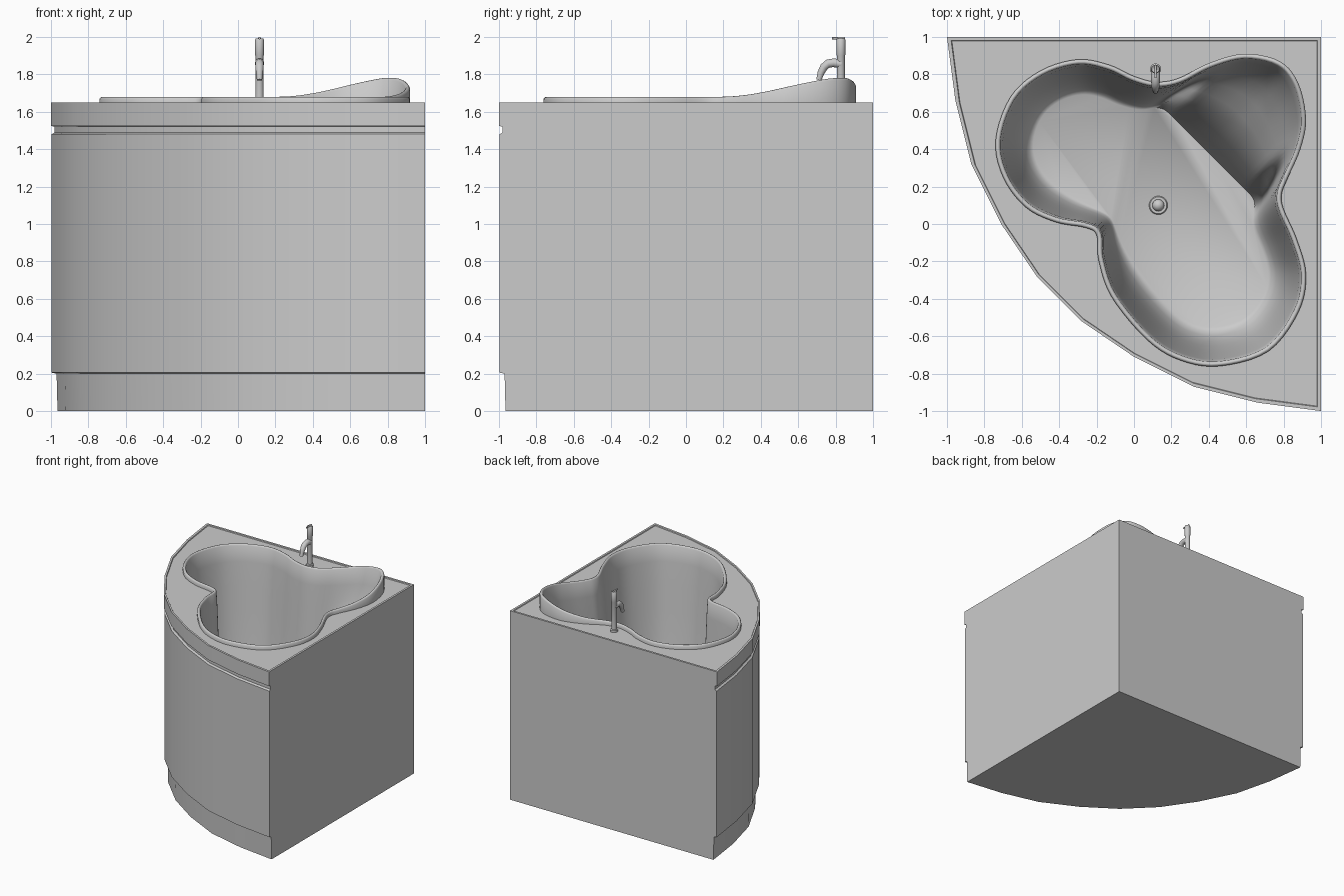
import bpy, bmesh, math
from mathutils import Vector

if "Cube" in bpy.data.objects:
    bpy.data.objects.remove(bpy.data.objects["Cube"])

def finish(bm, name, angle=35):
    me = bpy.data.meshes.new(name)
    bm.to_mesh(me)
    bm.free()
    ob = bpy.data.objects.new(name, me)
    bpy.context.collection.objects.link(ob)
    bpy.ops.object.select_all(action='DESELECT')
    ob.select_set(True)
    bpy.context.view_layer.objects.active = ob
    bpy.ops.object.shade_smooth_by_angle(angle=math.radians(angle))
    return ob

def loft(name, rings, start=False, end=False, angle=35):
    """Skin a stack of counter-clockwise rings, optionally capping the ends."""
    bm = bmesh.new()
    vs = [[bm.verts.new(p) for p in r] for r in rings]
    n = len(vs[0])
    for a, b in zip(vs, vs[1:]):
        for i in range(n):
            j = (i + 1) % n
            bm.faces.new((a[i], a[j], b[j], b[i]))
    if start:
        bm.faces.new(vs[0][::-1])
    if end:
        bm.faces.new(vs[-1])
    return finish(bm, name, angle)

def smooth_closed(pts, sub):
    """Closed Catmull-Rom sampling."""
    n, out = len(pts), []
    for i in range(n):
        a, b, c, d = (Vector(pts[(i + k) % n]) for k in (-1, 0, 1, 2))
        for s in range(sub):
            t = s / sub
            out.append(0.5 * (2*b + (c-a)*t + (2*a-5*b+4*c-d)*t*t + (3*b-a-3*c+d)*t**3))
    return out

def relax(pts, times):
    n = len(pts)
    for _ in range(times):
        pts = [(pts[i-1] + pts[i]*2 + pts[(i+1) % n]) / 4 for i in range(n)]
    return pts

def smoothstep(a, b, x):
    t = min(1, max(0, (x-a)/(b-a)))
    return t*t*(3-2*t)

# Corner footprint: faceted front arc, mirrored over the diagonal, plus back corner
half = [(-1, 1), (-.955, .66), (-.87, .32), (-.71, 0), (-.52, -.28)]
foot = half + [(y, x) for x, y in reversed(half)] + [(1, 1)]

def foot_ring(inset, z):
    k = 1 - inset/2     # scaling about the back corner keeps both walls flat
    return [(1-(1-x)*k, 1-(1-y)*k, z) for x, y in foot]

def border_ring(inset, z):
    k = 1 - inset
    return [(.1+(x-.1)*k, .1+(y-.1)*k, z) for x, y in foot]

# Kick base, front panel, shadow groove and overhanging deck edge
loft("tub_body", [foot_ring(.035, 0), foot_ring(.03, .2), foot_ring(.004, .205),
                  foot_ring(.004, 1.48), foot_ring(.02, 1.49), foot_ring(.02, 1.52),
                  foot_ring(0, 1.525), foot_ring(0, 1.65), border_ring(.02, 1.65),
                  border_ring(.024, 1.643)], start=True)

# Three-lobed bowl outline
lobes = [(.12, .76), (0, .79), (-.13, .85), (-.3, .88), (-.5, .82), (-.66, .68),
         (-.74, .45), (-.7, .25), (-.58, .09), (-.42, .01), (-.26, -.02), (-.2, -.06),
         (-.19, -.19), (-.12, -.39), (.07, -.62), (.25, -.73), (.46, -.76), (.72, -.68),
         (.88, -.47), (.92, -.27), (.87, -.08), (.8, .08), (.79, .16), (.82, .24),
         (.89, .4), (.92, .56), (.88, .75), (.78, .87), (.59, .91), (.4, .86), (.24, .78)]
rim = smooth_closed(lobes, 5)
N = len(rim)

def inward(pts, d):
    res = []
    for i, p in enumerate(pts):
        t = (pts[(i+1) % N] - pts[i-1]).normalized()
        res.append(p + Vector((-t.y, t.x)) * d)
    return res

# Deck with the bowl cut-out
bm = bmesh.new()
for loop in (border_ring(.024, 1.643), [(p.x, p.y, 1.643) for p in rim]):
    vs = [bm.verts.new(p) for p in loop]
    for i in range(len(vs)):
        bm.edges.new((vs[i-1], vs[i]))
bmesh.ops.triangle_fill(bm, edges=bm.edges[:], use_beauty=True)
for f in bm.faces:
    f.normal_update()
    if f.normal.z < 0:
        f.normal_flip()
finish(bm, "deck")

# Bowl: raised lip, steep walls, seat in the back lobe, flat floor
FLOOR = .35
A, B = Vector((-.25, .42)), Vector((.42, -.25))
floor = []
for p in rim:
    t = min(1, max(0, (p-A).dot(B-A) / (B-A).length_squared))
    c = A.lerp(B, t)
    q = c + (p-c)*.6
    over = max(0, q.x+q.y-.78) / 2
    floor.append(q - Vector((over, over)))
floor = relax(floor, 8)

height = [1.68 + .1*min(1, max(0, (p.x+p.y-.95)/.7))**2 for p in rim]
seat = [smoothstep(1.0, 1.45, p.x+p.y) for p in rim]
rings = []
for d, drop in ((0, None), (0, .012), (.006, .003), (.013, 0), (.02, .003), (.026, .012)):
    rings.append([(p.x, p.y, 1.64 if drop is None else h-drop)
                  for p, h in zip(inward(rim, d), height)])
inner = inward(rim, .028)
wall = [(.06, .1), (.14, .25), (.23, .42), (.33, .6), (.45, .76), (.58, .88), (.75, .96), (.88, .99), (1, 1)]
bench = [(.05, .1), (.12, .2), (.24, .3), (.4, .38), (.56, .45), (.7, .53), (.82, .68), (.92, .87), (1, 1)]
for (a0, b0), (a1, b1) in zip(wall, bench):
    ring = []
    for p, q, h, w in zip(inner, floor, height, seat):
        xy = p.lerp(q, a0+(a1-a0)*w)
        ring.append((xy.x, xy.y, h-.015 + (FLOOR-h+.015)*(b0+(b1-b0)*w)))
    rings.append(ring)
loft("bowl", rings, end=True, angle=60)

# Revolved and swept fittings
def turned(name, x, y, profile, n=20):
    loft(name, [[(x+r*math.cos(2*math.pi*i/n), y+r*math.sin(2*math.pi*i/n), z)
                 for i in range(n)] for r, z in profile], True, True)

def tube(name, path, n=14):
    """Tube in the yz plane; path entries are (y, z, radius)."""
    rings = []
    for k, (y, z, r) in enumerate(path):
        a, b = path[max(k-1, 0)], path[min(k+1, len(path)-1)]
        t = Vector((0, b[0]-a[0], b[1]-a[1])).normalized()
        u = Vector((1, 0, 0))
        v = t.cross(u)
        rings.append([Vector((FX, y, z)) + (u*math.cos(2*math.pi*i/n) + v*math.sin(2*math.pi*i/n))*r
                      for i in range(n)])
    loft(name, rings, True, True)

FX, FY = .115, .828
turned("faucet_column", FX, FY, [(.03, 1.643), (.03, 1.66), (.022, 1.665), (.022, 1.9),
                                 (.024, 1.905), (.024, 1.985), (.02, 1.992)])
tube("faucet_spout", [(.83, 1.855, .024), (.79, 1.862, .024), (.76, 1.858, .023), (.738, 1.84, .022),
                      (.722, 1.81, .019), (.71, 1.77, .014)])
tube("faucet_lever", [(.85, 1.993, .007), (.78, 1.993, .006)])

# Drain ring and plug
turned("drain_ring", .13, .1, [(.05, FLOOR), (.045, FLOOR+.008)])
turned("drain_plug", .13, .1, [(.032*math.cos(a), FLOOR+.015+.03*math.sin(a))
                               for a in (-.5, 0, .4, .8, 1.2, 1.5)])
